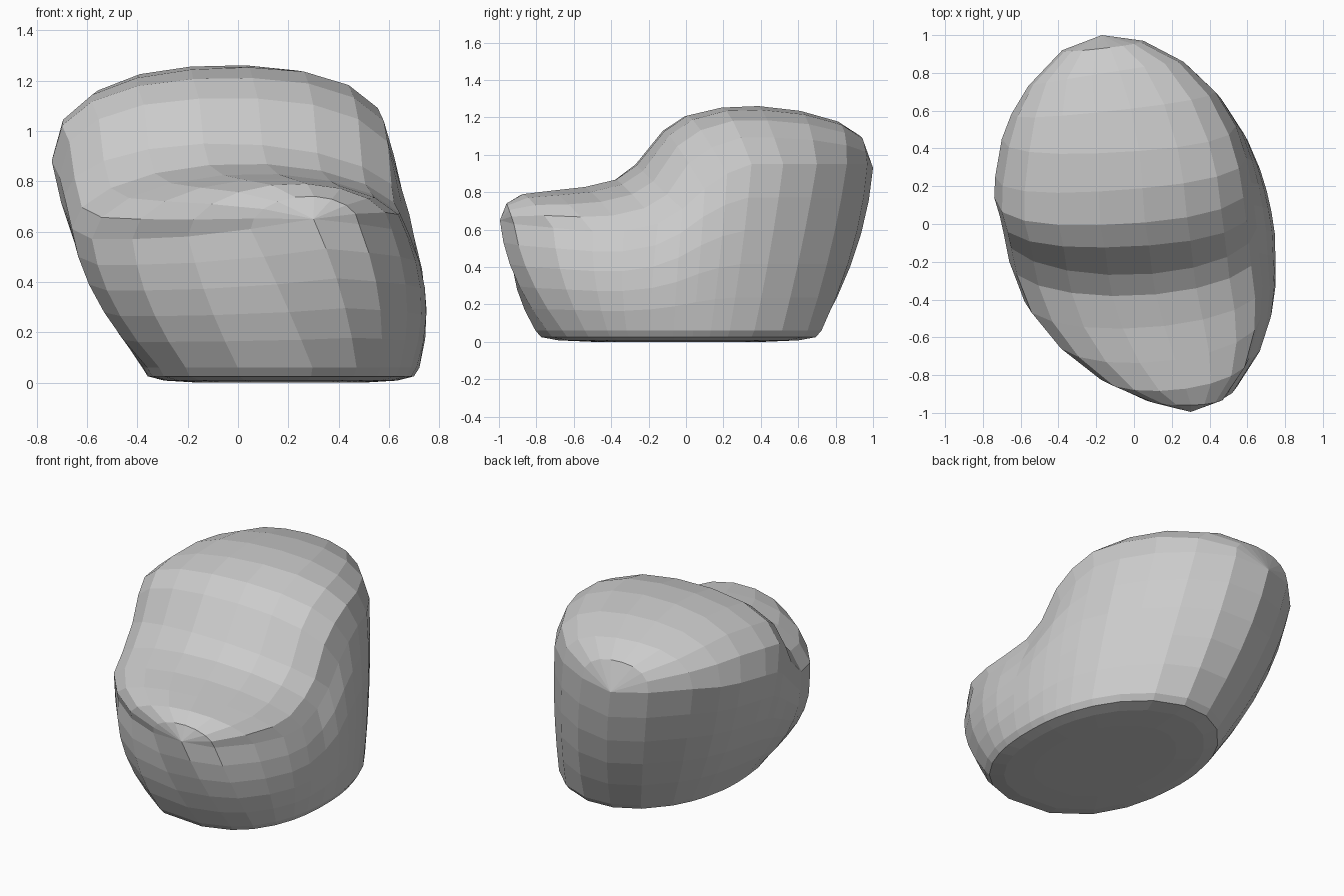
import bpy, bmesh
from math import sin, cos, pi, atan2, copysign
from mathutils import Vector

if "Cube" in bpy.data.objects:
    bpy.data.objects.remove(bpy.data.objects["Cube"])

# Rows across the top, back to front: left rim xyz, right rim xyz, crown y z
ROWS = [
    (-.38, .92, .95, .05, .97, .95, .93, 1.10),
    (-.56, .73, .95, .26, .86, .95, .80, 1.18),
    (-.65, .58, .93, .43, .70, .95, .60, 1.235),
    (-.70, .45, .92, .54, .52, .95, .38, 1.26),
    (-.735, .25, .90, .595, .35, .95, .18, 1.25),
    (-.74, .14, .88, .62, .22, .90, .00, 1.21),
    (-.71, .04, .82, .635, .10, .82, -.12, 1.13),
    (-.69, -.05, .74, .65, -.02, .71, -.27, .95),
    (-.66, -.20, .61, .66, -.15, .63, -.38, .87),
    (-.58, -.41, .57, .68, -.33, .59, -.55, .83),
    (-.42, -.60, .57, .67, -.50, .59, -.73, .81),
    (-.20, -.78, .58, .61, -.71, .61, -.88, .79),
    (.05, -.92, .61, .48, -.92, .63, -.96, .74),
]
BACK, FRONT = (-.17, 1.0, .93), (.30, -.995, .65)
CROSS = 9      # segments across each row
LEVELS = 5     # bands up the wall

bm = bmesh.new()


def vert(p):
    return bm.verts.new(p)


def band(a, b, closed=False):
    n = len(a)
    for i in range(n if closed else n - 1):
        j = (i + 1) % n
        bm.faces.new((a[i], a[j], b[j], b[i]))


# Stepped top: rounded rows between left and right rims
grid = []
for k, (lx, ly, lz, rx, ry, rz, cy, cz) in enumerate(ROWS):
    left, right = Vector((lx, ly, lz)), Vector((rx, ry, rz))
    mid = (left + right) / 2
    power = 2.4 if k < 7 else 2.0
    row = []
    for i in range(CROSS + 1):
        s = sin(pi / 2 * (2 * i / CROSS - 1))
        f = max(0, 1 - abs(s) ** power) ** (1 / power)
        p = left.lerp(right, (s + 1) / 2)
        row.append(vert(p + Vector((0, cy - mid.y, cz - mid.z)) * f))
    grid.append(row)
for a, b in zip(grid, grid[1:]):
    band(a, b)

back, front = vert(BACK), vert(FRONT)
for tip, row in ((back, grid[0]), (front, grid[-1])):
    for a, b in zip(row, row[1:]):
        bm.faces.new((tip, a, b))

# Leaning wall: rim lofted down to an oval base with a slight bulge
rim = [back] + [r[0] for r in grid] + [front] + [r[-1] for r in reversed(grid)]
angles = [atan2(v.co.y, (v.co.x + .03) / .68) for v in rim]


def base(a, scale, z):
    c, s = cos(a), sin(a)
    e = .85 if s < 0 else 1     # fuller towards the front
    x = .55 * copysign(abs(c) ** e, c)
    y = .77 * copysign(abs(s) ** e, s)
    return Vector((.17 + scale * (x - .04 * y), -.04 + scale * y, z))


upper = rim
for k in range(LEVELS - 1, -1, -1):
    t = k / LEVELS
    ring = []
    for v, a in zip(rim, angles):
        amount = .055 - .04 * max(0, sin(2 * a)) * (cos(a) > 0)
        bulge = Vector((cos(a), sin(a), 0)) * amount * 4 * t * (1 - t)
        ring.append(vert(base(a, 1, .06).lerp(v.co, t) + bulge))
    band(upper, ring, True)
    upper = ring

# Softened foot and flat underside
for scale, z in ((.96, .025), (.84, .008), (.6, 0)):
    ring = [vert(base(a, scale, z)) for a in angles]
    band(upper, ring, True)
    upper = ring
bm.faces.new(upper)

bmesh.ops.recalc_face_normals(bm, faces=bm.faces)
mesh = bpy.data.meshes.new("boulder")
bm.to_mesh(mesh)
bm.free()
bpy.context.collection.objects.link(bpy.data.objects.new("boulder", mesh))
